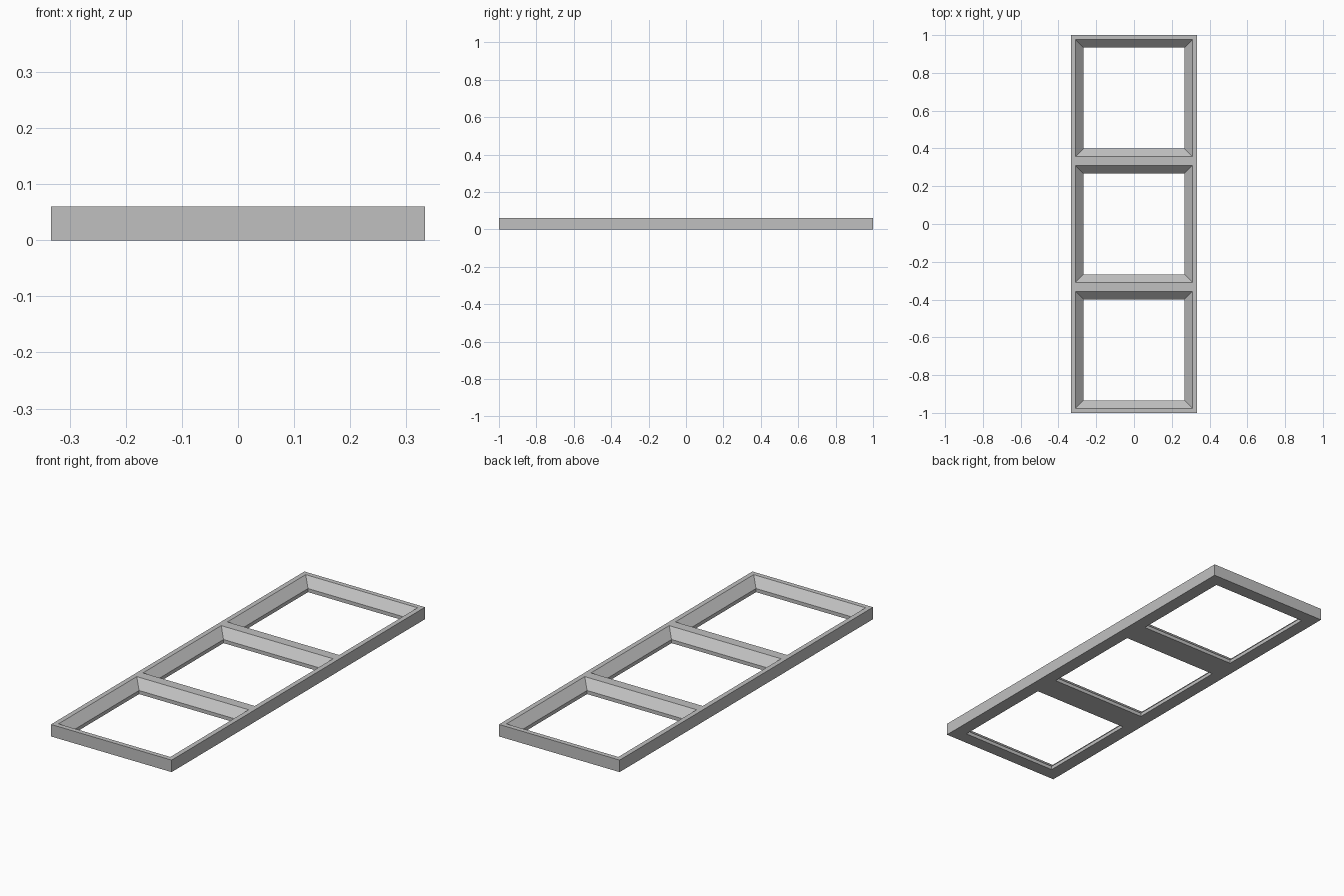
import bpy
import bmesh

cube = bpy.data.objects.get("Cube")
if cube:
    bpy.data.objects.remove(cube, do_unlink=True)

PITCH = 2 / 3     # size of one square cell
CELLS = 3
HEIGHT = 0.06
LIP = 0.018       # height of the vertical lip under the bevelled wall
OUTER, RIM, OPENING = PITCH / 2, 0.309, 0.267   # half widths

gray = bpy.data.materials.new("light gray")
gray.use_nodes = True
color = (0.53, 0.53, 0.53, 1)
gray.diffuse_color = color
gray.node_tree.nodes["Principled BSDF"].inputs["Base Color"].default_value = color


def square_ring(bm, half, y, z):
    corners = ((-1, -1), (1, -1), (1, 1), (-1, 1))
    return [bm.verts.new((half * sx, y + half * sy, z)) for sx, sy in corners]


def add_cell(bm, index):
    """Square frame cell: outer wall, top rim, bevelled wall, lip, underside."""
    y = (index - (CELLS - 1) / 2) * PITCH
    profile = ((OUTER, 0), (OUTER, HEIGHT), (RIM, HEIGHT), (OPENING, LIP), (OPENING, 0))
    rings = [square_ring(bm, half, y, z) for half, z in profile]
    for k, ring in enumerate(rings):
        following = rings[(k + 1) % len(rings)]
        for side in range(4):
            # Leave out the walls where neighbouring cells meet
            shared = (side == 0 and index > 0) or (side == 2 and index < CELLS - 1)
            if k == 0 and shared:
                continue
            n = (side + 1) % 4
            bm.faces.new((ring[side], ring[n], following[n], following[side]))


# Three open cells joined into one frame
bm = bmesh.new()
for i in range(CELLS):
    add_cell(bm, i)
bmesh.ops.remove_doubles(bm, verts=bm.verts, dist=0.0005)
bmesh.ops.recalc_face_normals(bm, faces=bm.faces)
mesh = bpy.data.meshes.new("grid_frame")
bm.to_mesh(mesh)
bm.free()
mesh.materials.append(gray)
frame = bpy.data.objects.new("grid_frame", mesh)
bpy.context.collection.objects.link(frame)
